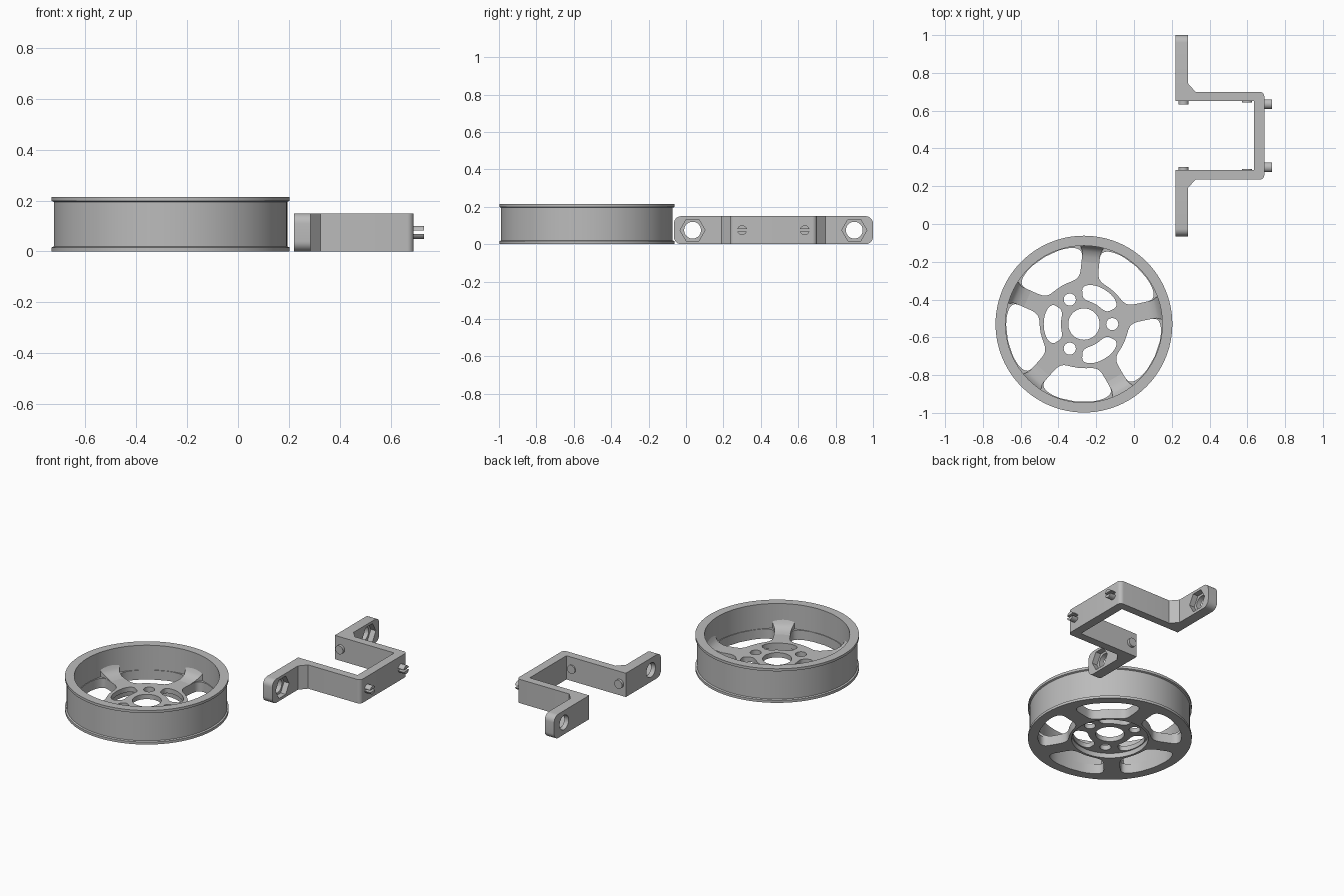
import bpy, bmesh
from math import sin, cos, pi, radians, asin, copysign
from mathutils import Vector

if "Cube" in bpy.data.objects:
    bpy.data.objects.remove(bpy.data.objects["Cube"], do_unlink=True)

grey = bpy.data.materials.new("plain_grey")
grey.use_nodes = True
grey.diffuse_color = (0.5, 0.5, 0.5, 1)
grey.node_tree.nodes["Principled BSDF"].inputs["Base Color"].default_value = (0.5, 0.5, 0.5, 1)


def finish(name, bm):
    bmesh.ops.remove_doubles(bm, verts=bm.verts, dist=0.0002)
    bmesh.ops.recalc_face_normals(bm, faces=bm.faces)
    me = bpy.data.meshes.new(name)
    bm.to_mesh(me)
    bm.free()
    me.materials.append(grey)
    ob = bpy.data.objects.new(name, me)
    bpy.context.collection.objects.link(ob)
    bpy.ops.object.select_all(action='DESELECT')
    ob.select_set(True)
    bpy.context.view_layer.objects.active = ob
    bpy.ops.object.shade_smooth_by_angle(angle=radians(30))
    return ob


def plate(name, loops, low, high, axis=2):
    """Flat outline with holes, extruded from low to high along an axis."""
    cu = bpy.data.curves.new(name, 'CURVE')
    cu.dimensions = '2D'
    cu.fill_mode = 'BOTH'
    cu.extrude = (high - low) / 2
    for loop in loops:
        sp = cu.splines.new('POLY')
        sp.points.add(len(loop) - 1)
        for p, (u, v) in zip(sp.points, loop):
            p.co = (u, v, 0, 1)
        sp.use_cyclic_u = True
    tmp = bpy.data.objects.new("outline", cu)
    bpy.context.collection.objects.link(tmp)
    dg = bpy.context.evaluated_depsgraph_get()
    me = bpy.data.meshes.new_from_object(tmp.evaluated_get(dg))
    bpy.data.objects.remove(tmp, do_unlink=True)
    bm = bmesh.new()
    bm.from_mesh(me)
    bpy.data.meshes.remove(me)
    for vert in bm.verts:
        u, v, w = vert.co
        out = Vector((0, 0, 0))
        out[(axis + 1) % 3], out[(axis + 2) % 3], out[axis] = u, v, w + (low + high) / 2
        vert.co = out
    return finish(name, bm)


def arc(cx, cy, r, a0=0, a1=360, n=48):
    full = abs(a1 - a0) == 360
    steps = n if full else n + 1
    return [(cx + r * cos(radians(a0 + (a1 - a0) * i / n)),
             cy + r * sin(radians(a0 + (a1 - a0) * i / n))) for i in range(steps)]


CX, CY = -0.265, -0.53


def window(angle, r0, r1, half, power):
    """Rounded opening between two radii; half(r) is its half angle."""
    pts = []
    for i in range(64):
        t = 2 * pi * i / 64
        c, s = cos(t), sin(t)
        r = (r0 + r1) / 2 + (r1 - r0) / 2 * copysign(abs(s) ** power, s)
        a = angle + half(r) * copysign(abs(c) ** power, c)
        pts.append((CX + r * cos(a), CY + r * sin(a)))
    return pts


# Wheel rim, turned from its cross-section
section = [(0.415, 0), (0.468, 0), (0.468, 0.016), (0.459, 0.02), (0.459, 0.195),
           (0.468, 0.199), (0.468, 0.215), (0.415, 0.215)]
bm = bmesh.new()
SEG = 96
rings = [[bm.verts.new((CX + r * cos(2 * pi * i / SEG), CY + r * sin(2 * pi * i / SEG), z))
          for r, z in section] for i in range(SEG)]
for i in range(SEG):
    a, b = rings[i], rings[(i + 1) % SEG]
    for j in range(len(section)):
        k = (j + 1) % len(section)
        bm.faces.new((a[j], b[j], b[k], a[k]))
finish("wheel_rim", bm)

# Five spokes in one disc
spoke_angles = [radians(12 + 72 * k) for k in range(5)]
plate("wheel_spokes",
      [arc(CX, CY, 0.415, n=SEG), arc(CX, CY, 0.219, n=64)] +
      [window(a + radians(36), 0.234, 0.412, lambda r: radians(36) - asin(0.047 / r), 0.42)
       for a in spoke_angles], 0, 0.06)

# Recessed hub with bore, bolt holes and openings
hub_loops = [arc(CX, CY, 0.219, n=64), arc(CX, CY, 0.083)]
for k in range(3):
    a = radians(120 * k)
    hub_loops.append(arc(CX + 0.15 * cos(a), CY + 0.15 * sin(a), 0.032, n=32))
    hub_loops.append(window(a + radians(60), 0.122, 0.213, lambda r: radians(33), 0.6))
plate("wheel_hub", hub_loops, 0.03, 0.06)

# Curved flares where the spokes climb the rim
flare = [(0.32, 0.059, 0.044), (0.355, 0.064, 0.045), (0.385, 0.075, 0.05),
         (0.405, 0.092, 0.06), (0.418, 0.12, 0.07)]
for a in spoke_angles:
    bm = bmesh.new()
    d, s = Vector((cos(a), sin(a), 0)), Vector((-sin(a), cos(a), 0))
    rows = []
    for r, z, w in flare:
        rows.append([bm.verts.new(Vector((CX, CY, h)) + d * r + s * q)
                     for q, h in ((-w, 0.05), (-w, z), (w, z), (w, 0.05))])
    for p, q in zip(rows, rows[1:]):
        for j in range(4):
            k = (j + 1) % 4
            bm.faces.new((p[j], p[k], q[k], q[j]))
    bm.faces.new(rows[0])
    bm.faces.new(rows[-1])
    finish("spoke_flare", bm)


# Bracket, symmetric about its own middle line
def flip(y):
    return 0.935 - y


upper = [(0.635, 0.65), (0.22, 0.65), (0.22, 0.745), (0.285, 0.745), (0.325, 0.70)]
upper += arc(0.665, 0.675, 0.025, 90, 0, 6)
body = upper + [(x, flip(y)) for x, y in reversed(upper)]
plate("bracket_body", [body], 0, 0.15)

MID = 0.075
for side in (lambda y: y, flip):
    def mirrored(loop):
        return [(side(u), v) for u, v in loop]

    # Mounting ear: round hole behind a hexagonal pocket
    ear = [(0.745, 0)] + arc(0.96, 0.04, 0.04, -90, 0, 8)
    ear += arc(0.96, 0.11, 0.04, 0, 90, 8) + [(0.745, 0.15)]
    hole = arc(0.9, MID, 0.045)
    pocket = arc(0.9, MID, 0.067, n=6)
    plate("ear_back", [mirrored(ear), mirrored(hole)], 0.22, 0.25, 0)
    plate("ear_front", [mirrored(ear), mirrored(pocket)], 0.25, 0.285, 0)

    # Slotted stud on the outer face
    gap = math_gap = 16
    for start in (gap, 180 + gap):
        half = arc(0.635, MID, 0.026, start, start + 180 - 2 * gap, 16)
        plate("slotted_stud", [mirrored(half)], 0.685, 0.73, 0)

    # Round buttons on the inner faces
    for x, height in ((0.262, 0.017), (0.598, 0.007)):
        ends = sorted((side(0.655), side(0.65 - height)))
        plate("inner_button", [arc(MID, x, 0.027, n=32)], ends[0], ends[1], 1)
